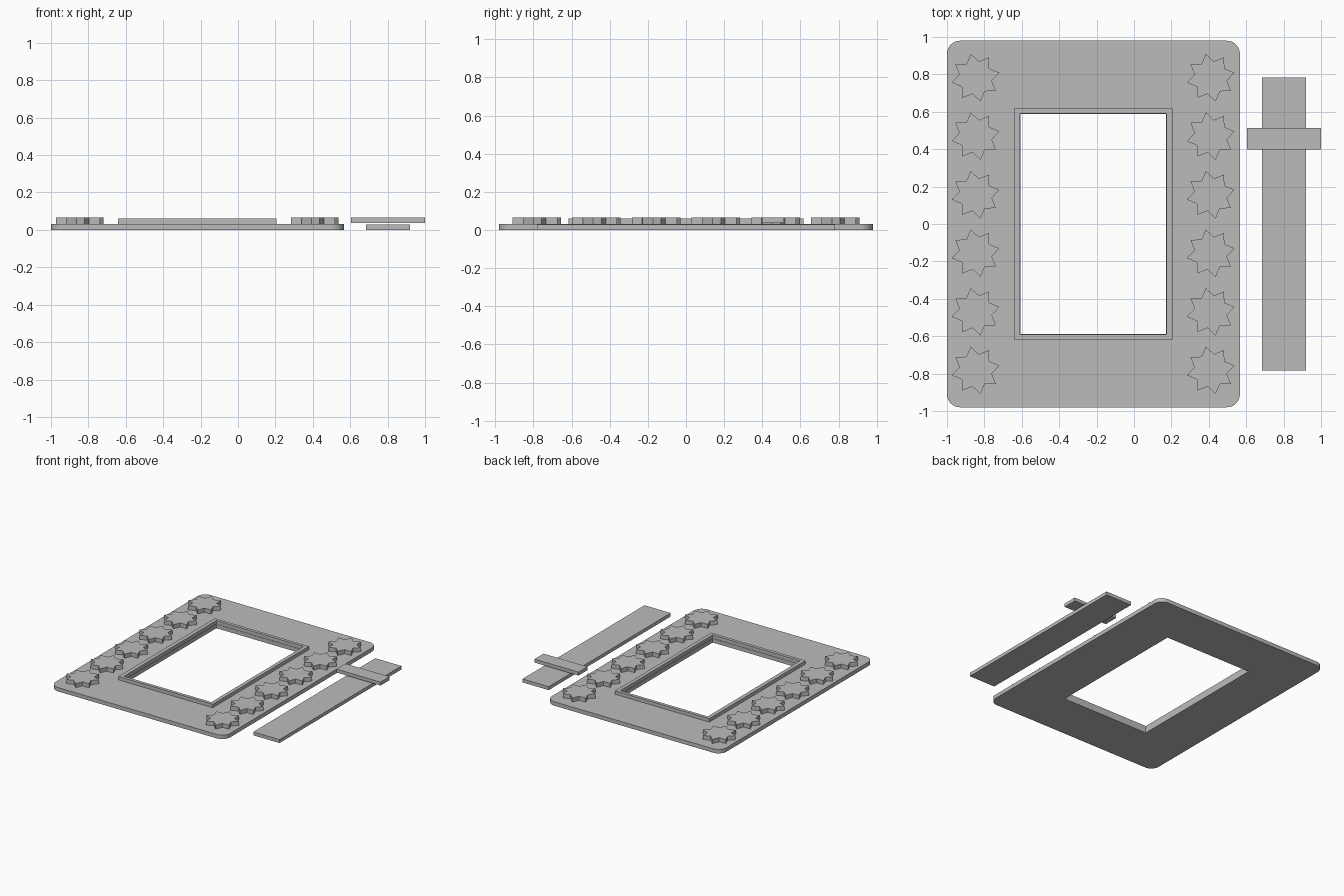
import bpy, bmesh, math
from mathutils import Vector

cube = bpy.data.objects.get("Cube")
if cube:
    bpy.data.objects.remove(cube, do_unlink=True)

grey = bpy.data.materials.new("plain grey")
grey.use_nodes = True
COLOUR = (0.5, 0.5, 0.5, 1)
grey.diffuse_color = COLOUR
grey.node_tree.nodes["Principled BSDF"].inputs["Base Color"].default_value = COLOUR


def rectangle(x0, x1, y0, y1, radius=0.0, steps=8):
    """Outline of a rectangle, with optional rounded corners."""
    if radius == 0:
        return [(x0, y0), (x1, y0), (x1, y1), (x0, y1)]
    centres = [(x1 - radius, y1 - radius), (x0 + radius, y1 - radius),
               (x0 + radius, y0 + radius), (x1 - radius, y0 + radius)]
    points = []
    for quarter, (cx, cy) in enumerate(centres):
        for i in range(steps + 1):
            a = math.pi / 2 * (quarter + i / steps)
            points.append((cx + radius * math.cos(a), cy + radius * math.sin(a)))
    return points


def star(cx, cy, outer, inner, tips, turn):
    """Outline of a star with one tip at the angle turn."""
    points = []
    for i in range(tips * 2):
        r = inner if i % 2 else outer
        a = turn + math.pi * i / tips
        points.append((cx + r * math.cos(a), cy + r * math.sin(a)))
    return points


def plate(name, z0, z1, outline, hole=None):
    """Flat plate extruded from an outline, with an optional hole."""
    bm = bmesh.new()
    edges = []
    for loop in filter(None, (outline, hole)):
        verts = [bm.verts.new((x, y, z0)) for x, y in loop]
        edges += [bm.edges.new((v, verts[i - 1])) for i, v in enumerate(verts)]
    bmesh.ops.triangle_fill(bm, edges=edges, use_beauty=True, normal=Vector((0, 0, 1)))
    result = bmesh.ops.extrude_face_region(bm, geom=bm.faces[:], use_keep_orig=True)
    top = [g for g in result["geom"] if isinstance(g, bmesh.types.BMVert)]
    bmesh.ops.translate(bm, verts=top, vec=(0, 0, z1 - z0))
    bmesh.ops.recalc_face_normals(bm, faces=bm.faces[:])
    mesh = bpy.data.meshes.new(name)
    bm.to_mesh(mesh)
    bm.free()
    mesh.materials.append(grey)
    obj = bpy.data.objects.new(name, mesh)
    bpy.context.collection.objects.link(obj)
    return obj


# Rounded base board with its window
board = plate("board", 0, 0.032, rectangle(-1, 0.566, -0.98, 0.98, 0.07),
              rectangle(-0.606, 0.172, -0.588, 0.588))
bpy.ops.object.select_all(action="DESELECT")
board.select_set(True)
bpy.context.view_layer.objects.active = board
bpy.ops.object.shade_smooth_by_angle(angle=math.radians(30))

# Raised rim round the window
plate("window_rim", 0.032, 0.06, rectangle(-0.641, 0.205, -0.617, 0.617),
      rectangle(-0.609, 0.175, -0.591, 0.591))

# Two columns of stars
for side, x in (("right", -0.847), ("left", 0.41)):
    for row in range(6):
        y = 0.313 * (row - 2.5)
        plate(f"{side}_star_{row + 1}", 0.032, 0.065,
              star(x, y, 0.13, 0.088, 8, math.radians(11.5)))

# Loose back strip and the short bar above it
plate("long_strip", 0, 0.028, rectangle(0.685, 0.92, -0.782, 0.782))
plate("short_bar", 0.037, 0.065, rectangle(0.605, 1, 0.398, 0.514))
